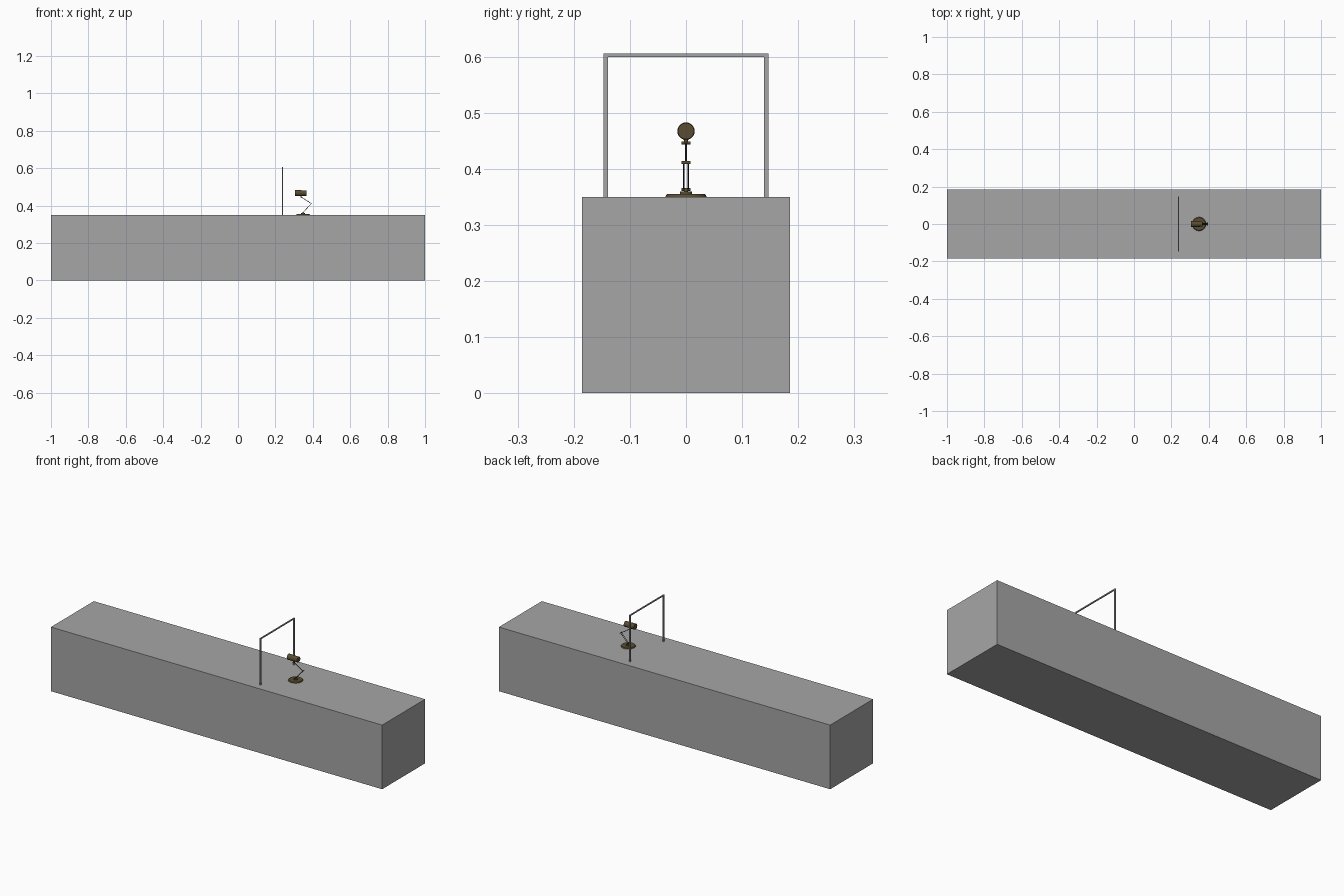
import bpy, math
from mathutils import Vector

default = bpy.data.objects.get("Cube")
if default:
    bpy.data.objects.remove(default, do_unlink=True)


def material(name, rgb):
    m = bpy.data.materials.new(name)
    m.use_nodes = True
    m.diffuse_color = (*rgb, 1)
    m.node_tree.nodes["Principled BSDF"].inputs["Base Color"].default_value = (*rgb, 1)
    return m


GRAY = material("plain_gray", (0.38, 0.38, 0.38))
BRONZE = material("dark_bronze", (0.10, 0.075, 0.032))
STEEL = material("dark_steel", (0.03, 0.03, 0.035))


def finish(name, mat, smooth=False):
    ob = bpy.context.object
    ob.name = name
    ob.data.materials.append(mat)
    if smooth:
        bpy.ops.object.shade_smooth_by_angle()
    return ob


def box(name, low, high, mat):
    low, high = Vector(low), Vector(high)
    bpy.ops.mesh.primitive_cube_add(size=1, location=(low + high) / 2)
    bpy.context.object.scale = high - low
    return finish(name, mat)


def rod(name, start, end, r1, mat, r2=None, sides=16):
    """Round bar or tapered disc running between two points."""
    start, end = Vector(start), Vector(end)
    axis = end - start
    bpy.ops.mesh.primitive_cone_add(
        vertices=sides, radius1=r1, radius2=r1 if r2 is None else r2, depth=axis.length,
        location=(start + end) / 2, rotation=axis.to_track_quat("Z", "Y").to_euler())
    return finish(name, mat, True)


# Long counter block
TOP = 0.35
box("counter", (-1, -0.185, 0), (1, 0.185, TOP), GRAY)

# Slim upright frame
FX, T, FY, FZ = 0.237, 0.006, 0.147, 0.605
for side, label in ((-1, "front"), (1, "back")):
    ys = sorted((side * FY, side * (FY - 0.008)))
    box(label + "_post", (FX - T / 2, ys[0], TOP), (FX + T / 2, ys[1], FZ), GRAY)
box("top_rail", (FX - T / 2, -FY, FZ - T), (FX + T / 2, FY, FZ), GRAY)

# Lamp foot
LX = 0.348
foot, elbow, wrist = Vector((LX, 0, 0.363)), Vector((0.392, 0, 0.411)), Vector((0.337, 0, 0.446))
rod("lamp_foot", (LX, 0, TOP), (LX, 0, TOP + 0.005), 0.037, BRONZE, 0.034, 24)
rod("foot_collar", (LX, 0, TOP + 0.005), (LX, 0, TOP + 0.009), 0.011, BRONZE)

# Joint pins
for name, p in (("foot_pin", foot), ("elbow_pin", elbow), ("wrist_pin", wrist)):
    rod(name, p - Vector((0, 0.008, 0)), p + Vector((0, 0.008, 0)), 0.0025, BRONZE, sides=12)
rod("foot_stem", (LX, 0, TOP + 0.009), foot, 0.004, BRONZE)

# Arms: paired lower rods and a single upper rod
for side, label in ((-1, "front"), (1, "back")):
    off = Vector((0, side * 0.004, 0))
    rod(label + "_lower_arm", foot + off, elbow + off, 0.0013, STEEL, sides=8)
rod("upper_arm", elbow, wrist, 0.0016, STEEL, sides=8)

# Lamp head and its neck
rod("lamp_neck", wrist, (0.337, 0, 0.456), 0.003, BRONZE, 0.005)
rod("lamp_head", (0.366, 0, 0.467), (0.305, 0, 0.467), 0.0145, BRONZE, 0.0155, 24)
